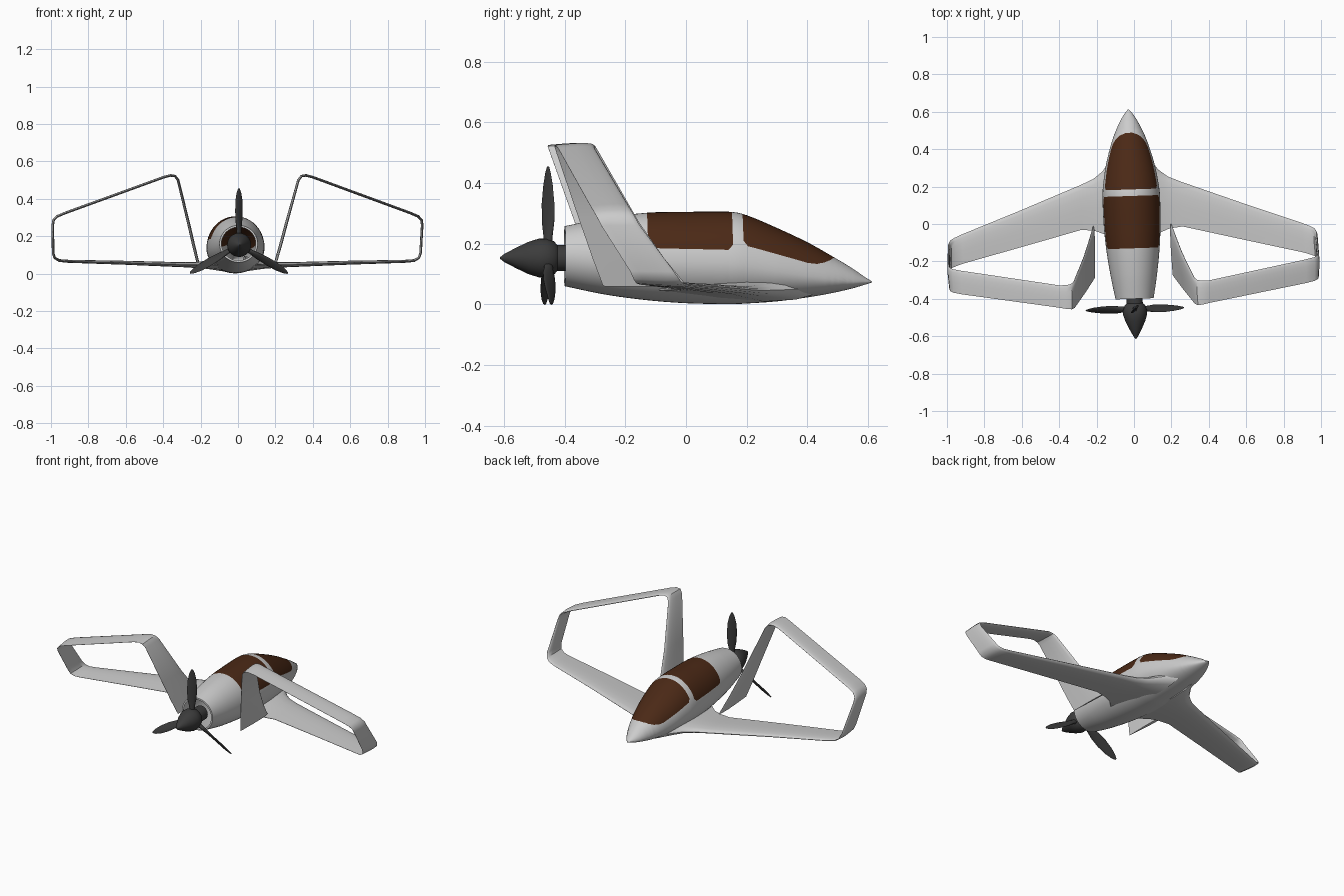
import bpy, bmesh, math
from mathutils import Vector

if "Cube" in bpy.data.objects:
    bpy.data.objects.remove(bpy.data.objects["Cube"])

# The whole aircraft sits turned slightly about z
YAW, OFFSET = 0.033, (-0.01, 0, 0)


def material(name, rgb):
    m = bpy.data.materials.new(name)
    m.diffuse_color = (*rgb, 1)
    m.use_nodes = True
    m.node_tree.nodes["Principled BSDF"].inputs["Base Color"].default_value = m.diffuse_color
    return m


skin = material("white_skin", (0.8, 0.8, 0.79))
glass = material("brown_glass", (0.07, 0.022, 0.008))
dark = material("dark_grey", (0.045, 0.045, 0.045))


def loft(name, rings, mats=(), caps=(False, False), pick=None, angle=35, mirror=False):
    """Skin closed rings; pick(ring, index) gives the material slot."""
    bm = bmesh.new()
    vs = [[bm.verts.new(p) for p in r] for r in rings]
    n = len(rings[0])
    for i in range(len(rings) - 1):
        for j in range(n):
            k = (j + 1) % n
            f = bm.faces.new((vs[i][j], vs[i][k], vs[i + 1][k], vs[i + 1][j]))
            f.material_index = pick(i, j) if pick else 0
    for cap, ring in zip(caps, (vs[0], vs[-1])):
        if cap:
            bm.faces.new(ring)
    bmesh.ops.recalc_face_normals(bm, faces=bm.faces)
    me = bpy.data.meshes.new(name)
    bm.to_mesh(me)
    bm.free()
    for m in mats:
        me.materials.append(m)
    ob = bpy.data.objects.new(name, me)
    bpy.context.collection.objects.link(ob)
    ob.location = OFFSET
    ob.rotation_euler.z = YAW
    bpy.ops.object.select_all(action='DESELECT')
    ob.select_set(True)
    bpy.context.view_layer.objects.active = ob
    bpy.ops.object.shade_smooth_by_angle(angle=math.radians(angle))
    if mirror:
        ob.modifiers.new("mirror", 'MIRROR')
    return ob


def interp(keys, y, col, smooth=True):
    """Smooth (or linear) interpolation of one column of a key table."""
    i = 0
    while i < len(keys) - 2 and y > keys[i + 1][0]:
        i += 1
    a, b = keys[i], keys[i + 1]
    h = b[0] - a[0]
    t = (y - a[0]) / h
    if not smooth:
        return a[col] + (b[col] - a[col]) * t

    def slope(k):
        lo, hi = keys[max(k - 1, 0)], keys[min(k + 1, len(keys) - 1)]
        return (hi[col] - lo[col]) / (hi[0] - lo[0])
    return ((2*t**3 - 3*t**2 + 1) * a[col] + (t**3 - 2*t**2 + t) * h * slope(i)
            + (3*t**2 - 2*t**3) * b[col] + (t**3 - t**2) * h * slope(i + 1))


# Fuselage: y, half width, bottom z, widest z, top z
BODY = [(-0.40, 0.102, 0.06, 0.16, 0.258), (-0.27, 0.125, 0.033, 0.15, 0.284),
        (-0.13, 0.143, 0.014, 0.145, 0.302), (0.0, 0.152, 0.004, 0.14, 0.305),
        (0.15, 0.154, 0.001, 0.135, 0.305), (0.20, 0.150, 0.003, 0.13, 0.294),
        (0.30, 0.134, 0.010, 0.112, 0.252), (0.40, 0.108, 0.023, 0.095, 0.205),
        (0.48, 0.080, 0.037, 0.083, 0.160), (0.55, 0.047, 0.053, 0.076, 0.118),
        (0.59, 0.022, 0.065, 0.074, 0.090), (0.613, 0.003, 0.072, 0.074, 0.076)]
# Window sill angle, measured from the top of the section
SILL = [(-0.40, 72), (-0.13, 69), (-0.115, 75), (0.135, 75), (0.15, 69), (0.185, 62),
        (0.20, 68), (0.40, 68), (0.43, 64), (0.455, 54), (0.475, 38), (0.488, 12),
        (0.51, 20), (0.56, 60), (0.613, 60)]
rows = sorted({round(k[0], 3) for k in SILL + BODY}
              | {round(-0.40 + 0.03 * i, 3) for i in range(1, 33)})
NU, NL = 10, 14


def section(y, s=1.0):
    w, zb, zc, zt = (interp(BODY, y, c) for c in (1, 2, 3, 4))
    p = math.radians(interp(SILL, y, 1, False))
    half = [p * i / NU for i in range(NU)] + [p + (math.pi - p) * i / NL for i in range(NL + 1)]
    ring = []
    for a in half + [-v for v in half[-2:0:-1]]:
        h = zt - zc if math.cos(a) > 0 else zc - zb
        ring.append((s * w * math.sin(a), y, zc + s * h * math.cos(a)))
    return ring


COUNT = 2 * (NU + NL)


def window(i, j):
    if i == 0:
        return 0
    y = (rows[i - 1] + rows[i]) / 2
    above = j < NU or j >= COUNT - NU
    return int(above and (-0.13 < y < 0.15 or 0.185 < y < 0.488))


# open tail with a narrow rim
loft("fuselage", [section(rows[0], 0.9)] + [section(y) for y in rows],
     (skin, glass), (False, True), window)

# Closed-loop wing: x, z, leading edge y, trailing edge y, thickness
WING = [(0.05, 0.052, 0.43, -0.14, 0.085), (0.11, 0.049, 0.34, -0.085, 0.06),
        (0.15, 0.047, 0.285, -0.05, 0.044), (0.20, 0.046, 0.247, -0.03, 0.034),
        (0.27, 0.047, 0.217, -0.022, 0.027), (0.60, 0.058, 0.09, -0.105, 0.021),
        (0.91, 0.066, -0.025, -0.182, 0.016), (0.95, 0.070, -0.042, -0.195, 0.015),
        (0.974, 0.084, -0.055, -0.205, 0.014), (0.983, 0.11, -0.073, -0.217, 0.014),
        (0.988, 0.26, -0.185, -0.312, 0.014), (0.984, 0.287, -0.20, -0.326, 0.014),
        (0.965, 0.306, -0.21, -0.336, 0.014), (0.92, 0.325, -0.22, -0.346, 0.014),
        (0.40, 0.515, -0.315, -0.435, 0.014), (0.362, 0.525, -0.315, -0.443, 0.014),
        (0.338, 0.521, -0.31, -0.445, 0.014), (0.322, 0.50, -0.297, -0.438, 0.014),
        (0.262, 0.27, -0.163, -0.358, 0.016), (0.232, 0.15, -0.078, -0.315, 0.016),
        (0.208, 0.06, -0.003, -0.28, 0.014)]
FOIL = [(0, 0), (0.03, 0.5), (0.12, 0.85), (0.3, 1), (0.55, 0.8), (0.8, 0.4), (1, 0.08)]
rings = []
for i, (x, z, le, te, th) in enumerate(WING):
    a, b = WING[max(i - 1, 0)], WING[min(i + 1, len(WING) - 1)]
    p, q = Vector((x - a[0], z - a[1])), Vector((b[0] - x, b[1] - z))
    t = sum((v.normalized() for v in (p, q) if v.length > 0), Vector((0, 0))).normalized()
    pts = FOIL + [(c, -h) for c, h in FOIL[:0:-1]]
    rings.append([(x - t.y * h * th / 2, le + (te - le) * c, z + t.x * h * th / 2)
                  for c, h in pts])
loft("loop_wing", rings, (skin,), (True, True), angle=40, mirror=True)

# Pusher spinner and shaft, one turned profile
HZ = 0.153
TURN = [(-0.614, 0.002), (-0.60, 0.013), (-0.56, 0.034), (-0.52, 0.053), (-0.485, 0.064),
        (-0.46, 0.063), (-0.435, 0.055), (-0.425, 0.043), (-0.36, 0.043)]
loft("spinner", [[(r * math.cos(k * math.pi / 16), y, HZ + r * math.sin(k * math.pi / 16))
                  for k in range(32)] for y, r in TURN], (dark,), (True, True))

# Three twisted blades: radius, chord, thickness, pitch in degrees
BLADE = [(0.03, 0.028, 0.026, 60), (0.075, 0.034, 0.022, 56), (0.12, 0.052, 0.016, 50),
         (0.18, 0.058, 0.012, 44), (0.24, 0.048, 0.010, 38), (0.28, 0.03, 0.007, 34),
         (0.302, 0.010, 0.004, 32)]
for n in range(3):
    turn = math.radians(120 * n)
    rings = []
    for r, chord, th, pitch in BLADE:
        p = math.radians(pitch)
        ring = []
        for k in range(14):
            a = k * math.tau / 14
            u, v = chord / 2 * math.cos(a), th / 2 * math.sin(a)
            s, d = u * math.cos(p) - v * math.sin(p), u * math.sin(p) + v * math.cos(p)
            ring.append((r * math.sin(turn) + s * math.cos(turn), -0.455 + d,
                         HZ + r * math.cos(turn) - s * math.sin(turn)))
        rings.append(ring)
    loft(f"propeller_blade_{n + 1}", rings, (dark,), (True, True), angle=50)
